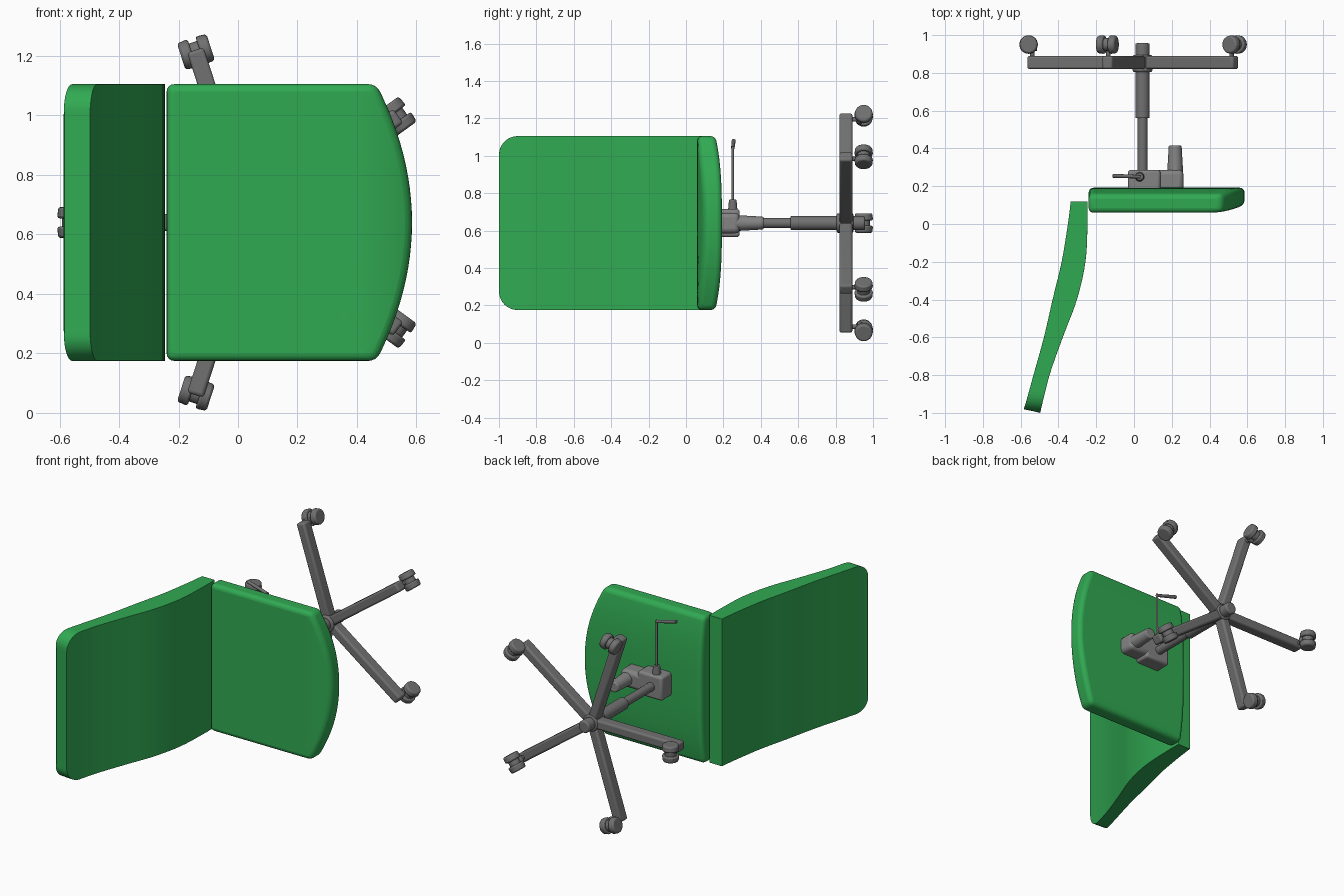
import bpy, bmesh, math
from mathutils import Vector, Matrix

if "Cube" in bpy.data.objects:
    bpy.data.objects.remove(bpy.data.objects["Cube"])

CX, CZ = 0.045, 0.64      # column axis (runs along y, chair lies on its side)
HALF = 0.465              # half width of the cushions


def material(name, rgb):
    m = bpy.data.materials.new(name)
    m.diffuse_color = (*rgb, 1)
    m.use_nodes = True
    m.node_tree.nodes["Principled BSDF"].inputs["Base Color"].default_value = m.diffuse_color
    return m


GREEN = material("green fabric", (0.03, 0.40, 0.085))
GREY = material("dark grey metal", (0.165, 0.165, 0.165))
LIGHT = material("mid grey housing", (0.23, 0.23, 0.23))


def finish(bm, name, mat, bevel=0, segs=3, angle=40):
    bmesh.ops.recalc_face_normals(bm, faces=bm.faces)
    me = bpy.data.meshes.new(name)
    bm.to_mesh(me)
    bm.free()
    ob = bpy.data.objects.new(name, me)
    bpy.context.collection.objects.link(ob)
    me.materials.append(mat)
    if bevel:
        b = ob.modifiers.new("bevel", 'BEVEL')
        b.width, b.segments = bevel, segs
        b.limit_method, b.angle_limit = 'ANGLE', math.radians(angle)
    bpy.ops.object.select_all(action='DESELECT')
    ob.select_set(True)
    bpy.context.view_layer.objects.active = ob
    bpy.ops.object.shade_smooth_by_angle(angle=math.radians(40))
    return ob


def slab(name, nu, nv, side_a, side_b, bevel):
    """Closed cushion from two facing grids given as functions of u, v in 0..1."""
    bm = bmesh.new()
    g = [[[bm.verts.new(f(i / nu, j / nv)) for j in range(nv + 1)]
          for i in range(nu + 1)] for f in (side_a, side_b)]
    for s in g:
        for i in range(nu):
            for j in range(nv):
                bm.faces.new((s[i][j], s[i + 1][j], s[i + 1][j + 1], s[i][j + 1]))
    a, b = g
    for i in range(nu):
        for j in (0, nv):
            bm.faces.new((a[i][j], a[i + 1][j], b[i + 1][j], b[i][j]))
    for j in range(nv):
        for i in (0, nu):
            bm.faces.new((a[i][j], a[i][j + 1], b[i][j + 1], b[i][j]))
    return finish(bm, name, GREEN, bevel, 4, 50)


def tube(name, p1, p2, r1, r2=None, mat=GREY, bevel=0, n=24):
    p1, p2 = Vector(p1), Vector(p2)
    d = p2 - p1
    m = Matrix.Translation((p1 + p2) / 2) @ d.to_track_quat('Z', 'Y').to_matrix().to_4x4()
    bm = bmesh.new()
    bmesh.ops.create_cone(bm, cap_ends=True, segments=n, radius1=r1,
                          radius2=r1 if r2 is None else r2, depth=d.length, matrix=m)
    return finish(bm, name, mat, bevel, 2)


def box(name, lo, hi, mat=GREY, bevel=0.01, turn=None):
    bm = bmesh.new()
    bmesh.ops.create_cube(bm, size=1)
    for v in bm.verts:
        v.co = Vector([lo[k] + (v.co[k] + 0.5) * (hi[k] - lo[k]) for k in range(3)])
    if turn:
        bm.transform(turn)
    return finish(bm, name, mat, bevel, 3)


def lerp_table(table, t):
    # smooth (Catmull-Rom) reading of a profile table of (y, x_front, x_rear)
    n = len(table) - 1
    k = min(int(t * n), n - 1)
    f = t * n - k
    p = [Vector(table[max(0, min(n, k + o))]) for o in (-1, 0, 1, 2)]
    return 0.5 * (2 * p[1] + (p[2] - p[0]) * f + (2 * p[0] - 5 * p[1] + 4 * p[2] - p[3]) * f * f
                  + (3 * p[1] - p[0] - 3 * p[2] + p[3]) * f ** 3)


# Seat: bowed front edge, waterfall lip, underside thinning to the sides
def seat_x(u, s):
    return -0.24 + u * (0.825 - 0.12 * s * s)


def seat_top(u, v):
    s = 2 * v - 1
    x = seat_x(u, s)
    return (x, 0.06 + 0.042 * max(0, (x - 0.4) / 0.185) ** 2, CZ + s * HALF)


def seat_under(u, v):
    s = 2 * v - 1
    return (seat_x(u, s), 0.192 - 0.035 * abs(s) ** 3, CZ + s * HALF)


slab("seat", 24, 24, seat_top, seat_under, 0.025)

# Backrest: S-curved profile with rounded upper corners
PROFILE = [(0.12, -0.246, -0.335), (0, -0.246, -0.35), (-0.2, -0.257, -0.383),
           (-0.4, -0.302, -0.431), (-0.6, -0.377, -0.477), (-0.8, -0.447, -0.532),
           (-1.0, -0.497, -0.586)]


def back_side(col):
    def f(u, v):
        t = 1 - (1 - u) ** 1.6          # finer rows toward the top end
        p = lerp_table(PROFILE, t)
        d = min(0.1, max(0, -0.9 - p[0]))
        h = HALF - 0.1 + math.sqrt(max(0, 0.01 - d * d))
        y = p[0] + (0.022 * u ** 8 if col == 2 else 0)
        return (p[col], y, CZ + (2 * v - 1) * h)
    return f


slab("backrest", 40, 12, back_side(1), back_side(2), 0.02)

# Gas column and hub
tube("inner_column", (CX, 0.27, CZ), (CX, 0.57, CZ), 0.027)
tube("outer_column", (CX, 0.56, CZ), (CX, 0.85, CZ), 0.038, bevel=0.004)
tube("hub_collar", (CX, 0.805, CZ), (CX, 0.895, CZ), 0.052, bevel=0.008)
tube("hub_cap", (CX, 0.88, CZ), (CX, 0.957, CZ), 0.038, bevel=0.008)

# Five legs, each with a twin-wheel caster
AXIS = Matrix.Translation((CX, 0, CZ))
for i in range(5):
    a = math.radians(180 + 72 * i)
    turn = AXIS @ Matrix.Rotation(-a, 4, 'Y')
    box(f"leg_{i}", (0.02, 0.82, -0.029), (0.61, 0.89, 0.029), bevel=0.012, turn=turn)

    def at(x, y, z):
        return turn @ Vector((x, y, z))
    R = 0.603
    tube(f"caster_stem_{i}", at(R - 0.02, 0.87, 0), at(R - 0.02, 0.95, 0), 0.012, n=12)
    tube(f"caster_body_{i}", at(R, 0.95, -0.02), at(R, 0.95, 0.02), 0.034)
    box(f"caster_hood_{i}", (R - 0.045, 0.915, -0.016), (R, 0.94, 0.016), bevel=0.006, turn=turn)
    for s in (-1, 1):
        tube(f"caster_wheel_{i}_{'ab'[s > 0]}", at(R, 0.95, s * 0.014),
             at(R, 0.95, s * 0.052), 0.05, 0.046, bevel=0.008)

# Tilt mechanism under the seat
box("mechanism_housing", (-0.032, 0.17, 0.565), (0.14, 0.287, 0.715), LIGHT, 0.015)
box("mechanism_nose", (0.1, 0.17, 0.585), (0.262, 0.287, 0.695), LIGHT, 0.025)
tube("tension_knob", (0.218, 0.26, CZ), (0.218, 0.415, CZ), 0.043, 0.034, LIGHT, 0.006)

# Height lever
tube("lever_socket", (0.03, 0.25, 0.70), (0.03, 0.25, 0.765), 0.026, 0.02, bevel=0.004)
tube("lever_rod", (0.03, 0.25, 0.75), (0.03, 0.25, 1.05), 0.007, n=12)
tube("lever_handle", (0.035, 0.25, 1.04), (-0.112, 0.255, 1.08), 0.009, 0.011, bevel=0.003, n=12)
